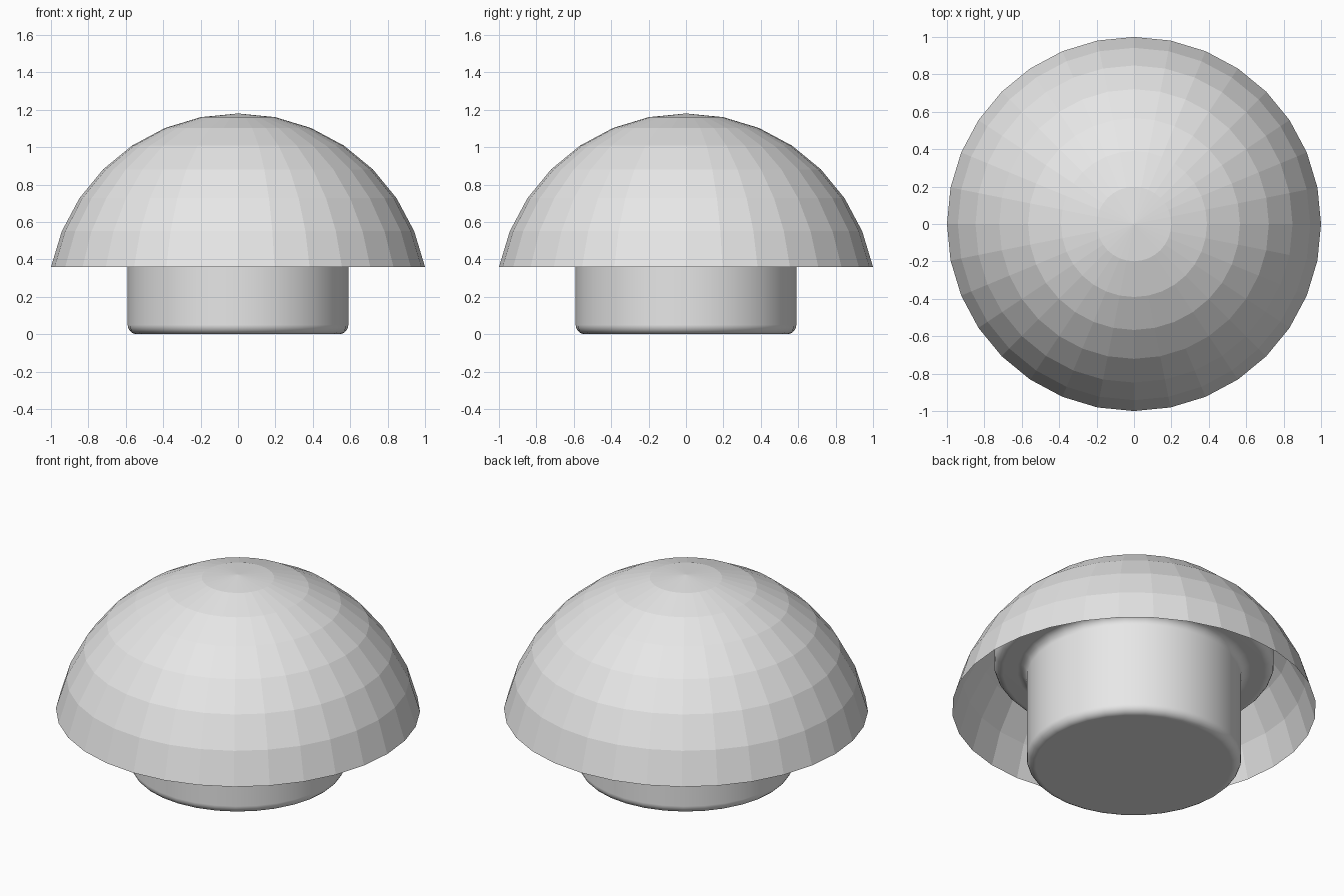
import bpy
import bmesh
import math
from mathutils import Matrix, Vector

SIDES = 32

cube = bpy.data.objects.get("Cube")
if cube:
    bpy.data.objects.remove(cube, do_unlink=True)

grey = bpy.data.materials.new("light grey")
grey.use_nodes = True
colour = (0.8, 0.8, 0.8, 1.0)
grey.diffuse_color = colour
grey.node_tree.nodes["Principled BSDF"].inputs["Base Color"].default_value = colour


def add_object(name, bm):
    mesh = bpy.data.meshes.new(name)
    bm.to_mesh(mesh)
    bm.free()
    mesh.materials.append(grey)
    obj = bpy.data.objects.new(name, mesh)
    bpy.context.collection.objects.link(obj)
    return obj


def rounded(corner, before, after, radius, steps=5):
    """Quarter-round a right-angled profile corner."""
    corner = Vector(corner)
    a = (Vector(before) - corner).normalized() * radius
    b = (Vector(after) - corner).normalized() * radius
    centre = corner + a + b
    angles = [math.pi / 2 * i / steps for i in range(steps + 1)]
    return [centre - b * math.cos(t) - a * math.sin(t) for t in angles]


def lathe(profile):
    """Turn a (radius, height) profile around z and cap both ends."""
    bm = bmesh.new()
    rings = []
    for r, z in profile:
        rings.append([bm.verts.new((r * math.cos(math.tau * i / SIDES),
                                    r * math.sin(math.tau * i / SIDES), z))
                      for i in range(SIDES)])
    for low, high in zip(rings, rings[1:]):
        for i in range(SIDES):
            j = (i + 1) % SIDES
            bm.faces.new((low[i], low[j], high[j], high[i]))
    bm.faces.new(rings[0][::-1])
    bm.faces.new(rings[-1])
    return bm


# Cap: open, faceted dome made from the top seven rings of a sphere
radius = 1 / math.sin(math.radians(78.75))
bm = bmesh.new()
bmesh.ops.create_uvsphere(bm, u_segments=SIDES, v_segments=16, radius=radius)
bmesh.ops.delete(bm, geom=[v for v in bm.verts if v.co.z < 0.1], context="VERTS")
bmesh.ops.transform(bm, matrix=Matrix.Translation((0, 0, 1.18 - radius)), verts=bm.verts)
add_object("dome_cap", bm)

# Stem: smooth rounded post widening into a collar inside the dome
corners = [(0, 0), (0.59, 0), (0.59, 0.6), (0.77, 0.6), (0.77, 0.77), (0, 0.77)]
profile = []
for before, corner, after in zip(corners, corners[1:], corners[2:]):
    profile += rounded(corner, before, after, 0.05)
stem = add_object("stem_and_collar", lathe(profile))
for face in stem.data.polygons:
    face.use_smooth = True
stem.modifiers.new("flat_face_normals", "WEIGHTED_NORMAL").keep_sharp = True
